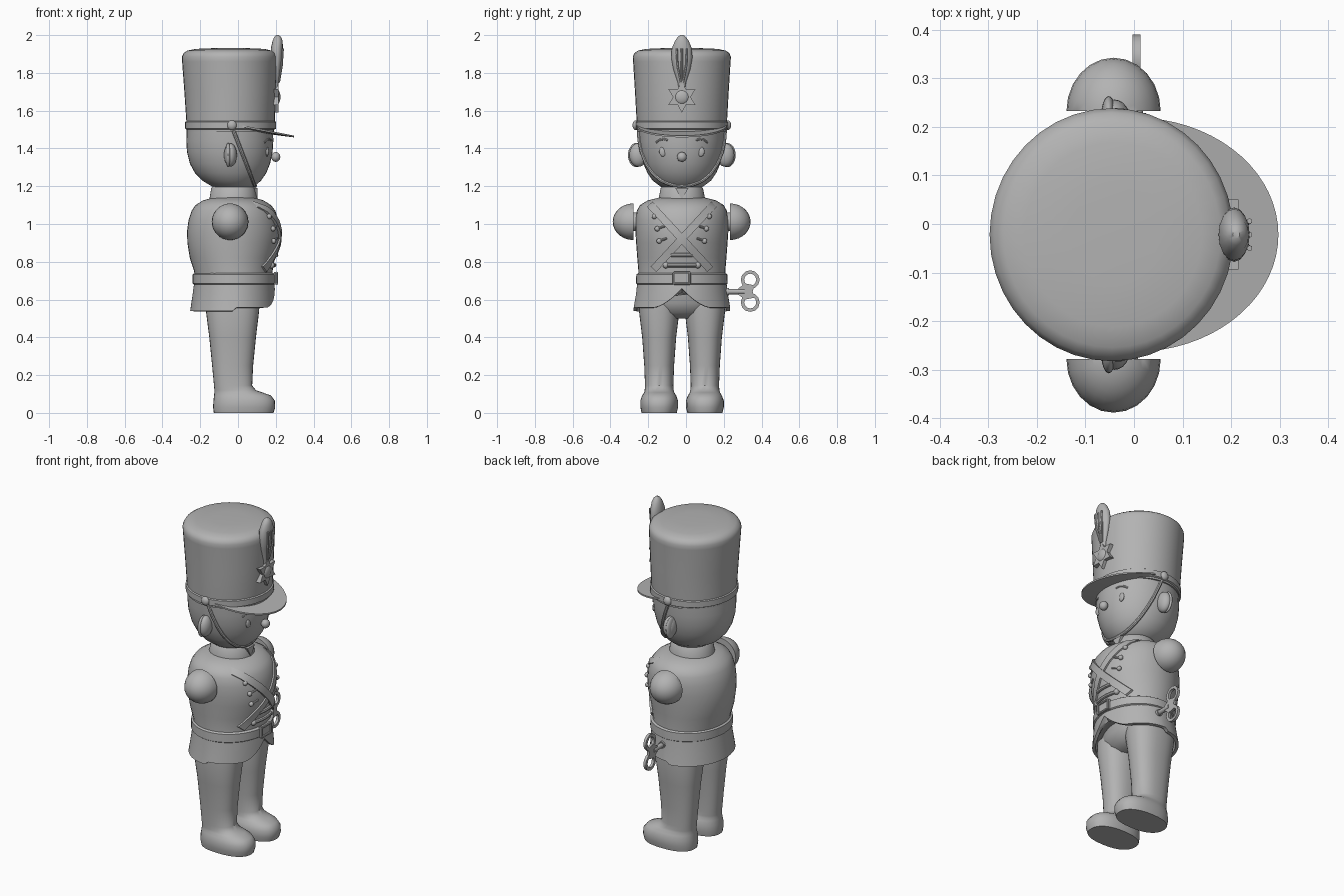
import bpy, bmesh, math
from mathutils import Vector, Matrix

if "Cube" in bpy.data.objects:
    bpy.data.objects.remove(bpy.data.objects["Cube"])

YC = -0.022  # side-to-side centre of the figure
mat = bpy.data.materials.new("plain grey")
mat.diffuse_color = (0.45, 0.45, 0.45, 1)
mat.use_nodes = True
mat.node_tree.nodes["Principled BSDF"].inputs["Base Color"].default_value = mat.diffuse_color


def finish(name, bm, angle=40):
    bmesh.ops.recalc_face_normals(bm, faces=bm.faces)
    me = bpy.data.meshes.new(name)
    bm.to_mesh(me)
    bm.free()
    ob = bpy.data.objects.new(name, me)
    bpy.context.collection.objects.link(ob)
    me.materials.append(mat)
    bpy.ops.object.select_all(action='DESELECT')
    ob.select_set(True)
    bpy.context.view_layer.objects.active = ob
    bpy.ops.object.shade_smooth_by_angle(angle=math.radians(angle))
    return ob


def loft(name, rings, yc=YC, n=40, zfun=None, power=1.0):
    """Stack of oval rings (z, back x, front x, half width)."""
    bm = bmesh.new()
    loops = []
    for k, (z, x0, x1, hy) in enumerate(rings):
        vs = []
        for i in range(n):
            a = 2 * math.pi * i / n
            c, s = math.cos(a), math.sin(a)
            c, s = math.copysign(abs(c) ** power, c), math.copysign(abs(s) ** power, s)
            y = hy * s
            vs.append(bm.verts.new(((x0 + x1) / 2 + (x1 - x0) / 2 * c, yc + y,
                                    z + (zfun(k, c, y) if zfun else 0))))
        loops.append(vs)
    for a, b in zip(loops, loops[1:]):
        for i in range(n):
            bm.faces.new((a[i], a[(i + 1) % n], b[(i + 1) % n], b[i]))
    bm.faces.new(loops[0])
    bm.faces.new(loops[-1])
    return finish(name, bm)


def section(rings, z):
    """Centre x, x radius and half width of a loft at height z."""
    rs = sorted(rings)
    z = min(max(z, rs[0][0]), rs[-1][0])
    for a, b in zip(rs, rs[1:]):
        if z <= b[0]:
            t = (z - a[0]) / (b[0] - a[0])
            x0, x1, h = (a[j] + t * (b[j] - a[j]) for j in (1, 2, 3))
            return (x0 + x1) / 2, (x1 - x0) / 2, h


def front(rings, y, z, off=0.0):
    cx, rx, h = section(rings, z)
    return Vector((cx + rx * math.sqrt(max(0, 1 - (y / h) ** 2)) + off, YC + y, z))


def ball(name, loc, r, flat_side=0):
    bm = bmesh.new()
    bmesh.ops.create_uvsphere(bm, u_segments=24, v_segments=14, radius=1)
    if flat_side:  # keep only the half that points outward in y
        bmesh.ops.bisect_plane(bm, geom=bm.verts[:] + bm.edges[:] + bm.faces[:], plane_co=(0, 0, 0),
                               plane_no=(0, flat_side, 0), clear_inner=True)
        bmesh.ops.holes_fill(bm, edges=[e for e in bm.edges if e.is_boundary])
    bmesh.ops.transform(bm, matrix=Matrix.Translation(loc) @ Matrix.Diagonal((*r, 1)), verts=bm.verts)
    return finish(name, bm)


def tube(name, pts, r, n=8):
    bm = bmesh.new()
    pts = [Vector(p) for p in pts]
    loops = []
    for i, p in enumerate(pts):
        d = (pts[min(i + 1, len(pts) - 1)] - pts[max(i - 1, 0)]).normalized()
        u = d.orthogonal() if abs(d.x) > 0.95 else d.cross(Vector((1, 0, 0)))
        u.normalize()
        w = d.cross(u)
        loops.append([bm.verts.new(p + r * (u * math.cos(2 * math.pi * j / n) + w * math.sin(2 * math.pi * j / n)))
                      for j in range(n)])
    for a, b in zip(loops, loops[1:]):
        for j in range(n):
            bm.faces.new((a[j], a[(j + 1) % n], b[(j + 1) % n], b[j]))
    bm.faces.new(loops[0])
    bm.faces.new(loops[-1])
    return finish(name, bm)


def plate(name, outline, x, depth, lean=0.0, z0=0.0):
    """Flat y-z outline given thickness in x."""
    bm = bmesh.new()
    f = bm.faces.new([bm.verts.new((x + lean * (z - z0), YC + y, z)) for y, z in outline])
    g = bmesh.ops.extrude_face_region(bm, geom=[f])['geom']
    bmesh.ops.translate(bm, vec=(depth, 0, 0), verts=[v for v in g if isinstance(v, bmesh.types.BMVert)])
    return finish(name, bm)


# Legs with boots, and the hips joining them
for side, yc in (("right", -0.142), ("left", 0.1)):
    loft(side + "_leg", [(0, -.128, .188, .093), (.03, -.132, .197, .1), (.065, -.13, .195, .1),
                         (.092, -.127, .175, .09), (.108, -.125, .13, .08), (.12, -.125, .095, .077),
                         (.145, -.127, .075, .075), (.25, -.137, .08, .079), (.4, -.152, .095, .09),
                         (.54, -.17, .112, .107), (.6, -.17, .112, .1)], yc, 32, power=.85)
loft("hips", [(.5, -.11, .05, .13), (.53, -.16, .1, .19), (.58, -.18, .13, .215), (.68, -.19, .14, .22)])

# Coat skirt with a hem that parts at the front
def hem(k, c, y):
    w = (0, .45, 1, 1, .3)[k]
    return w * (.018 + .1 * max(0, 1 - abs(y) / .15) ** 1.6) if c > 0 else 0

loft("coat_skirt", [(.72, -.228, .185, .233), (.63, -.24, .192, .242), (.54, -.253, .195, .256),
                    (.538, -.235, .177, .238), (.6, -.22, .165, .225)], n=64, zfun=hem)

# Jacket body, belt and collar
jacket = [(.68, -.228, .185, .232), (.75, -.232, .183, .23), (.82, -.255, .195, .236), (.9, -.268, .216, .242),
          (.96, -.27, .22, .246), (1.02, -.262, .213, .246), (1.07, -.245, .198, .238), (1.1, -.225, .175, .222),
          (1.125, -.185, .135, .18), (1.14, -.13, .085, .12)]
loft("jacket", jacket)
loft("belt", [(.678, -.23, .188, .234), (.685, -.241, .197, .243), (.733, -.241, .197, .241), (.74, -.23, .186, .23)])
loft("collar", [(1.11, -.16, .105, .128), (1.14, -.15, .1, .122), (1.19, -.142, .09, .112), (1.203, -.13, .08, .1)])
plate("collar_notch", [(-.035, 1.19), (0, 1.13), (.035, 1.19)], .085, .018)

# Belt buckle as a raised frame
plate("buckle", [(-.046, .68), (.046, .68), (.046, .745), (-.046, .745)], .19, .014)
rim = [(-.042, .684), (.042, .684), (.042, .741), (-.042, .741), (-.042, .684)]
for a, b in zip(rim, rim[1:]):
    tube("buckle_edge", [(.205, YC + a[0], a[1]), (.205, YC + b[0], b[1])], .007)

# Crossed chest straps that follow the jacket
for s in (-1, 1):
    bm = bmesh.new()
    loops = []
    for i in range(15):
        t = i / 14
        y, z = s * (-.17 + .32 * t), 1.105 - .345 * t
        ny, nz = .015 * s, .014
        loops.append([bm.verts.new(front(jacket, y + ny * e, z + nz * e, o + .002 * s))
                      for e, o in ((-1, -.01), (-1, .012), (1, .012), (1, -.01))])
    for a, b in zip(loops, loops[1:]):
        for j in range(4):
            bm.faces.new((a[j], a[(j + 1) % 4], b[(j + 1) % 4], b[j]))
    bm.faces.new(loops[0])
    bm.faces.new(loops[-1])
    finish("chest_strap", bm)
    # Buttons with cords
    for z, y in ((1.04, .145), (.975, .13), (.91, .12)):
        ball("button", front(jacket, s * y, z, .004), (.013, .014, .014))
        tube("cord", [front(jacket, s * (y - d), z + d * .35, .002) for d in (0, .02, .04)], .006)
# Braids on the lower chest
for z, w in ((.782, .08), (.835, .055)):
    tube("braid", [front(jacket, w * k / 4, z, .004) for k in range(-4, 5)], .011)
for s in (-1, 1):
    ball("braid_end", front(jacket, .085 * s, .782, .004), (.016, .016, .017))

# Rounded arm stubs, flat on the inner side
for s, y in ((-1, -.278), (1, .232)):
    ball("arm_stub", (-.042, y, 1.012), (.097, .11, .097), s)
    tube("arm_joint", [(-.042, y + s * .01, 1.012), (-.042, y - s * .05, 1.012)], .05, 16)

# Head, ears, nose, eyes and brows
head = [(1.185, -.11, .065, .085), (1.2, -.14, .09, .115), (1.23, -.19, .122, .155), (1.27, -.228, .15, .182),
        (1.32, -.255, .17, .204), (1.38, -.27, .183, .219), (1.44, -.274, .187, .226), (1.52, -.27, .185, .228)]
loft("head", head)
ball("nose", (.2, YC, 1.355), (.024, .026, .026))
for s in (-1, 1):
    ball("ear", (-.04, YC + s * .23, 1.365), (.034, .048, .062))
    ball("ear_rim", (-.052, YC + s * .24, 1.365), (.016, .045, .064))
    ball("eye", front(head, s * .1, 1.383, -.004), (.009, .02, .026))
    tube("brow", [front(head, s * (.075 + .02 * k), 1.432 + (.012, .018, .014, 0)[k], -.001) for k in range(4)], .006)

# Chin strap: a slanted loop around the face
side = []
for i in range(41):
    t = i / 40
    x, z = -.03 + .12 * t, 1.51 - .31 * t
    cx, rx, h = section(head, z)
    q = 1 - ((x - cx) / rx) ** 2
    if q <= 0.02:
        break
    side.append((x, h * math.sqrt(q) + .002, z))
end = (side[-1][0] + .004, 0, side[-1][2] - .006)
strap = side + [end] + [(x, -y, z) for x, y, z in reversed(side)]
tube("chin_strap", [(x, YC + y, z) for x, y, z in strap], .01)

# Tall hat with its band and side buttons
hat = [(1.49, -.272, .19, .236), (1.52, -.272, .194, .238), (1.7, -.284, .2, .248), (1.86, -.296, .205, .258),
       (1.885, -.297, .205, .26), (1.905, -.288, .197, .251), (1.918, -.268, .178, .232), (1.927, -.225, .14, .19),
       (1.931, -.13, .05, .1)]
loft("hat", hat)
loft("hat_band", [(1.5, -.272, .194, .238), (1.505, -.28, .202, .246), (1.54, -.28, .202, .246), (1.545, -.272, .194, .238)])
for s in (-1, 1):
    ball("hat_button", (-.032, YC + s * .243, 1.523), (.025, .018, .026))

# Sloping visor
bm = bmesh.new()
rows = []
for i in range(33):
    a = math.radians(-84 + 168 * i / 32)
    c, s = math.cos(a), math.sin(a)
    xo, yo, xi, yi = .297 * c, .241 * s, -.04 + .215 * c, .22 * s
    rows.append([bm.verts.new((x, YC + y, 1.527 - .2 * max(x, 0) + d))
                 for x, y, d in ((xi, yi, 0), (xo, yo, 0), (xo, yo, -.009), (xi, yi, -.018))])
for a, b in zip(rows, rows[1:]):
    for j in range(4):
        bm.faces.new((a[j], a[(j + 1) % 4], b[(j + 1) % 4], b[j]))
bm.faces.new(rows[0])
bm.faces.new(rows[-1])
finish("visor", bm)

# Six-pointed badge and the plume above it
star = [((.083 if k % 2 == 0 else .046) * math.sin(k * math.pi / 6),
         1.672 + (.083 if k % 2 == 0 else .046) * math.cos(k * math.pi / 6)) for k in range(12)]
plate("star_badge", star, .185, .03)
ball("star_boss", (.205, YC, 1.672), (.02, .04, .04))
loft("plume", [(1.69, .19, .21, .012), (1.75, .188, .216, .022), (1.82, .182, .228, .045), (1.88, .175, .237, .056),
               (1.93, .174, .238, .053), (1.97, .183, .236, .036), (1.99, .192, .228, .022), (2.0, .203, .217, .008)],
     n=16)
for s in (-1, 0, 1):
    tube("plume_quill", [(.217, YC + s * .006, 1.75), (.232, YC + s * .024, 1.84), (.238, YC + s * .028, 1.93)], .006, 6)

# Wind-up key: shaft, hub and two ring handles
tube("key_shaft", [(.005, .18, .642), (.005, .31, .642)], .014, 12)
tube("key_collar", [(.005, .195, .642), (.005, .228, .642)], .02, 12)
plate("key_hub", [(.3, .625), (.335, .6), (.385, .61), (.375, .642), (.385, .675), (.335, .685), (.3, .66)], -.003, .016)
for z in (.585, .705):
    bm = bmesh.new()
    rows = [[bm.verts.new((x, .34 + r * math.cos(a), z + r * math.sin(a)))
             for x, r in ((-.003, .032), (-.003, .05), (.013, .05), (.013, .032))]
            for a in (2 * math.pi * k / 12 for k in range(12))]
    for k in range(12):
        a, b = rows[k], rows[(k + 1) % 12]
        for j in range(4):
            bm.faces.new((a[j], a[(j + 1) % 4], b[(j + 1) % 4], b[j]))
    finish("key_ring", bm)
